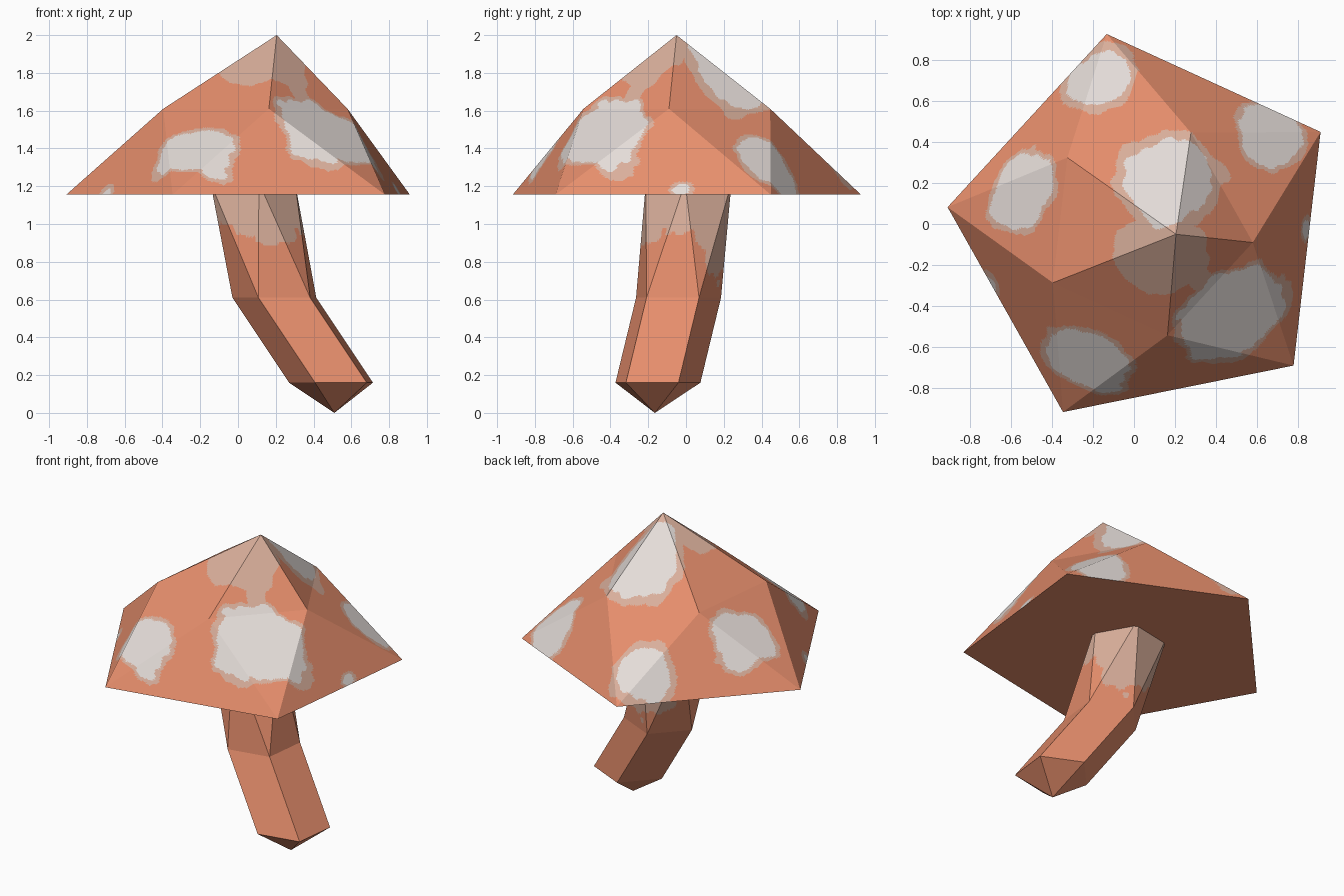
import bpy, bmesh, math
from mathutils import Vector, noise

if "Cube" in bpy.data.objects:
    bpy.data.objects.remove(bpy.data.objects["Cube"])


def material(name, rgb):
    m = bpy.data.materials.new(name)
    m.diffuse_color = (*rgb, 1)
    m.use_nodes = True
    m.node_tree.nodes["Principled BSDF"].inputs["Base Color"].default_value = m.diffuse_color
    return m


MATS = [material("orange", (0.79, 0.27, 0.15)),
        material("peach", (0.70, 0.43, 0.33)),
        material("pale_grey", (0.78, 0.72, 0.69))]
ORANGE, PEACH, PALE = 0, 1, 2


def ring(bm, cx, cy, z, r, start):
    """Five-sided ring of vertices."""
    return [bm.verts.new((cx + r * math.cos(math.radians(start + 72 * i)),
                          cy + r * math.sin(math.radians(start + 72 * i)), z))
            for i in range(5)]


def fan(bm, loop, tip):
    for i in range(5):
        bm.faces.new((loop[i], loop[(i + 1) % 5], tip))


def zigzag(bm, low, high):
    """Triangle band; high[i] sits between low[i] and low[i+1]."""
    for i in range(5):
        j = (i + 1) % 5
        bm.faces.new((low[i], low[j], high[i]))
        bm.faces.new((low[j], high[j], high[i]))


def finish(bm, name, cuts, rule, floor=None):
    bmesh.ops.recalc_face_normals(bm, faces=bm.faces[:])
    # fine flat cuts so the painted patches get ragged borders
    bmesh.ops.subdivide_edges(bm, edges=bm.edges[:], cuts=cuts, use_grid_fill=True)
    for f in bm.faces:
        f.material_index = rule(f.calc_center_median())
    if floor:
        bm.faces.new([bm.verts.new(p) for p in reversed(floor)]).material_index = ORANGE
    me = bpy.data.meshes.new(name)
    bm.to_mesh(me)
    bm.free()
    for m in MATS:
        me.materials.append(m)
    ob = bpy.data.objects.new(name, me)
    bpy.context.collection.objects.link(ob)


def wobble(p):
    return (0.14 * noise.noise(p * 6) + 0.09 * noise.noise(p * 17 + Vector((3, 1, 7))))


# Cap patches seen from above: x, y, radius along, radius across, tilt, pale core size
SPOTS = [(-0.17, 0.71, 0.21, 0.155, 35, 0.80),
         (-0.54, 0.16, 0.23, 0.155, 65, 0.88),
         (0.17, 0.21, 0.265, 0.25, 0, 0.82),
         (0.13, -0.14, 0.23, 0.19, 0, 0.0),
         (0.33, -0.28, 0.15, 0.06, -50, 0.0),
         (0.47, -0.44, 0.30, 0.215, 35, 0.90),
         (-0.22, -0.67, 0.24, 0.15, -25, 0.87),
         (0.66, 0.43, 0.19, 0.16, -45, 0.86),
         (-0.70, -0.29, 0.07, 0.035, -60, 0.5),
         (0.84, -0.03, 0.07, 0.025, 85, 0.7)]


def cap_rule(p):
    best, w = ORANGE, wobble(p)
    for x, y, a, b, tilt, core in SPOTS:
        t = math.radians(tilt)
        dx, dy = p.x - x, p.y - y
        u = (dx * math.cos(t) + dy * math.sin(t)) / a
        v = (-dx * math.sin(t) + dy * math.cos(t)) / b
        d = math.hypot(u, v) + w * 1.1
        best = max(best, PALE if d < core else PEACH if d < 1 else ORANGE)
    return best


# Cap: leaning five-sided cone with a flat underside
bm = bmesh.new()
rim = ring(bm, 0.06, -0.03, 1.155, 0.976, 29.4)
shoulder = ring(bm, 0.06, -0.03, 1.61, 0.523, 65.4)
zigzag(bm, rim, shoulder)
fan(bm, shoulder, bm.verts.new((0.205, -0.05, 2.0)))
finish(bm, "cap", 56, cap_rule, [v.co.copy() for v in rim])


# Stem: bent five-sided post, pale near the cap and lower on the back
def stem_rule(p):
    edge = 0.96 - 0.22 * max(0, min(1, (p.y - 0.02) / 0.15)) + wobble(p) * 0.7
    return PEACH if p.z > edge else ORANGE


bm = bmesh.new()
foot = ring(bm, 0.507, -0.157, 0.16, 0.238, 29.4)
knee = ring(bm, 0.207, -0.048, 0.61, 0.238, 29.4)
neck = ring(bm, 0.063, 0.023, 1.22, 0.24, 65.4)
fan(bm, foot, bm.verts.new((0.51, -0.165, 0.0)))
for i in range(5):
    j = (i + 1) % 5
    bm.faces.new((foot[i], foot[j], knee[j], knee[i]))
zigzag(bm, knee, neck)
fan(bm, neck, bm.verts.new((0.063, 0.023, 1.35)))
finish(bm, "stem", 32, stem_rule)
